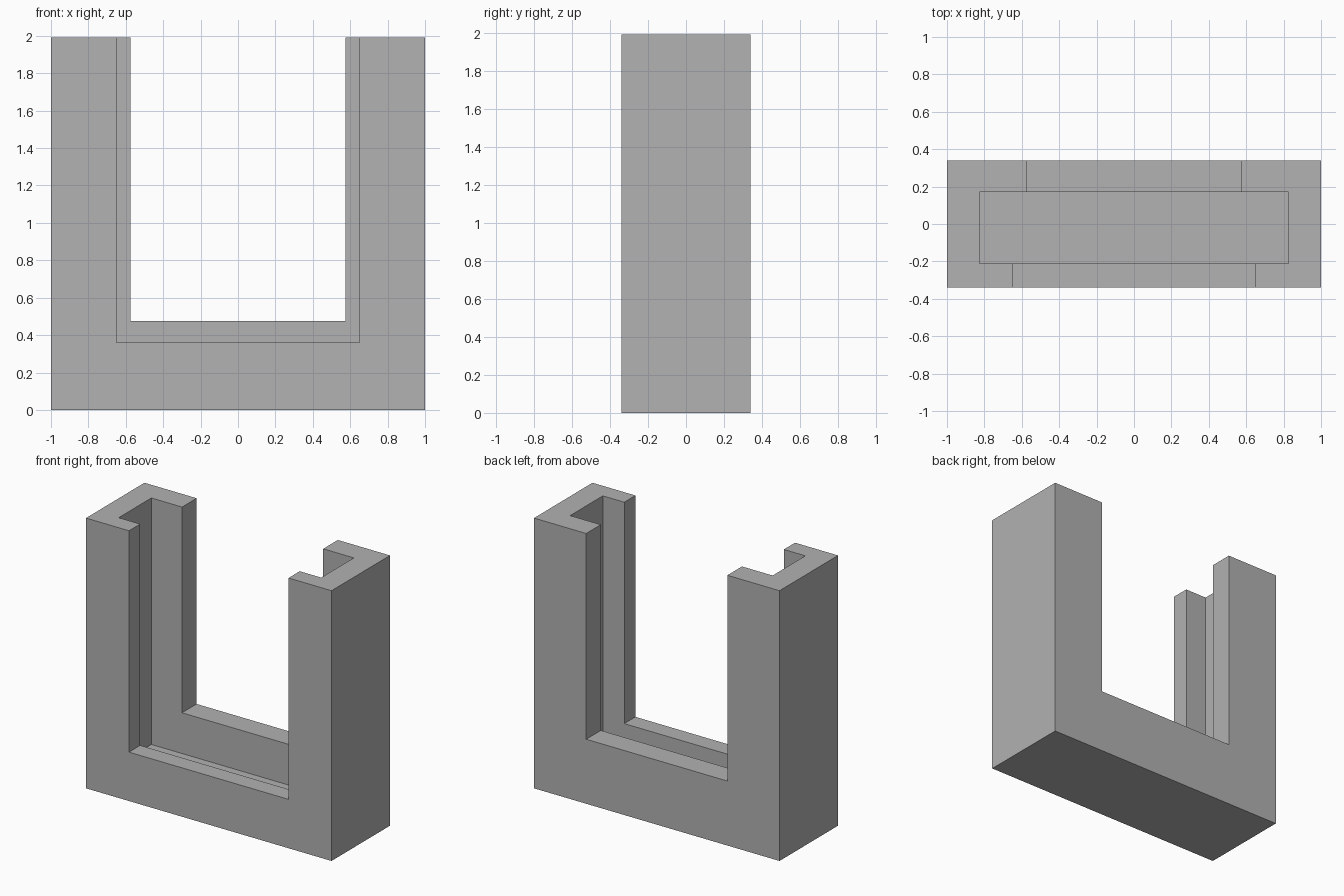
import bpy

cube = bpy.data.objects.get("Cube")
if cube:
    bpy.data.objects.remove(cube, do_unlink=True)

GREY = (0.445, 0.445, 0.445, 1)
mat = bpy.data.materials.new("plain grey")
mat.use_nodes = True
mat.diffuse_color = GREY
mat.node_tree.nodes["Principled BSDF"].inputs["Base Color"].default_value = GREY


def box(name, x, y, z):
    """Box centred on x, spanning the y and z ranges."""
    bpy.ops.mesh.primitive_cube_add(size=1, location=(0, sum(y) / 2, sum(z) / 2))
    ob = bpy.context.object
    ob.name = name
    ob.scale = (2 * x, y[1] - y[0], z[1] - z[0])
    bpy.ops.object.transform_apply(location=True, rotation=False, scale=True)
    ob.data.materials.append(mat)
    return ob


# Solid block that becomes the U-shaped frame
frame = box("slotted_frame", 1, (-0.34, 0.34), (0, 1.99))

# Front opening, back opening and the wider panel slot between them
cutters = [
    box("front_opening_cutter", 0.65, (-0.6, -0.1), (0.36, 2.4)),
    box("back_opening_cutter", 0.575, (-0.15, 0.6), (0.475, 2.4)),
    box("panel_slot_cutter", 0.825, (-0.21, 0.17), (0.175, 2.4)),
]
for cutter in cutters:
    cutter.hide_render = True
    mod = frame.modifiers.new(cutter.name, "BOOLEAN")
    mod.operation = "DIFFERENCE"
    mod.solver = "EXACT"
    mod.object = cutter

# Apply the cuts, then drop the helpers
bpy.ops.object.select_all(action="DESELECT")
bpy.context.view_layer.objects.active = frame
frame.select_set(True)
for mod in list(frame.modifiers):
    bpy.ops.object.modifier_apply(modifier=mod.name)
for cutter in cutters:
    bpy.data.objects.remove(cutter, do_unlink=True)
